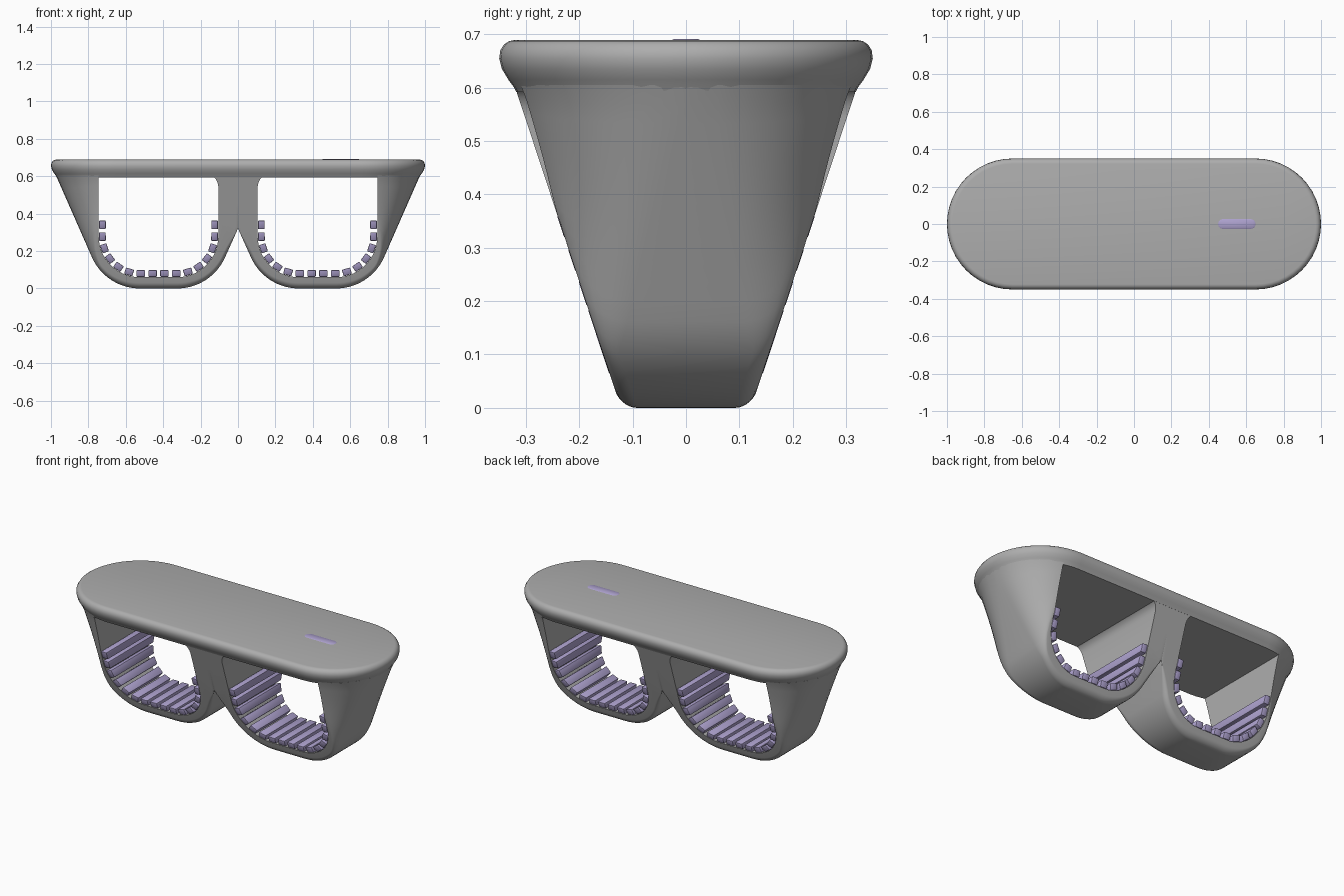
import bpy, bmesh, math
from mathutils import Vector

if "Cube" in bpy.data.objects:
    bpy.data.objects.remove(bpy.data.objects["Cube"])


def material(name, rgb):
    m = bpy.data.materials.new(name)
    m.use_nodes = True
    m.diffuse_color = (*rgb, 1)
    m.node_tree.nodes["Principled BSDF"].inputs["Base Color"].default_value = (*rgb, 1)
    return m


grey = material("shell_grey", (0.42, 0.42, 0.42))
lilac = material("pad_lilac", (0.42, 0.36, 0.62))


def finish(bm, name, mat, angle=35):
    bmesh.ops.remove_doubles(bm, verts=bm.verts, dist=0.0004)
    bmesh.ops.recalc_face_normals(bm, faces=bm.faces)
    mesh = bpy.data.meshes.new(name)
    bm.to_mesh(mesh)
    bm.free()
    mesh.materials.append(mat)
    ob = bpy.data.objects.new(name, mesh)
    bpy.context.collection.objects.link(ob)
    bpy.ops.object.select_all(action='DESELECT')
    ob.select_set(True)
    bpy.context.view_layer.objects.active = ob
    bpy.ops.object.shade_smooth_by_angle(angle=math.radians(angle))
    return ob


def bridge(bm, a, b, skip=None):
    n = len(a)
    for k in range(n):
        if k != skip:
            bm.faces.new((a[k], a[(k + 1) % n], b[(k + 1) % n], b[k]))


def stadium(hx, hy, cx=0.0, steps=24):
    """Capsule outline in plan."""
    pts = []
    for side in (0, 1):
        for k in range(steps + 1):
            a = -math.pi / 2 + math.pi * (k / steps + side)
            off = (hx - hy) * (1 - 2 * side)
            pts.append((cx + off + hy * math.cos(a), hy * math.sin(a)))
    return pts


def capsule_stack(name, hx, hy, cx, levels, mat):
    """Stack of capsule rings given as (z, inset)."""
    bm = bmesh.new()
    rings = [[bm.verts.new((x, y, z)) for x, y in stadium(hx - d, hy - d, cx)]
             for z, d in levels]
    for a, b in zip(rings, rings[1:]):
        bridge(bm, a, b)
    bm.faces.new(rings[0])
    bm.faces.new(rings[-1])
    return finish(bm, name, mat)


# Tabletop slab and the small slot plate in it
capsule_stack("top_slab", 1.0, 0.35, 0, [
    (0.592, 0.032), (0.6, 0.028), (0.615, 0.017), (0.635, 0.005), (0.655, 0),
    (0.67, 0.002), (0.681, 0.009), (0.687, 0.018), (0.689, 0.028)], grey)
capsule_stack("slot_plate", 0.1, 0.026, 0.55,
              [(0.684, 0), (0.689, 0), (0.691, 0.003)], lilac)

# Lobe geometry shared by the frame and the pads
CX, FLAT, CZ, TOP = 0.425, 0.1, 0.28, 0.605
R_IN, R_OUT, LEAN = 0.22, 0.28, math.radians(25)


def half_depth(z):
    return 0.122 + 0.33 * z


def arc(side, radius, a):
    """Point on a lower corner; a = 0 is sideways, pi/2 is straight down."""
    return Vector((CX + side * (FLAT + radius * math.cos(a)), CZ - radius * math.sin(a)))


def lobe_stations():
    """(outer, inner, edge radius, inside post) from outer leg to centre post."""
    st = []
    leg_top, leg_in = Vector((0.974, TOP)), Vector((CX + FLAT + R_IN, TOP))
    for k in range(12):
        t = k / 12
        o = leg_top.lerp(arc(1, R_OUT, LEAN), t)
        i = leg_in.lerp(arc(1, R_IN, 0), t)
        st.append((o, i, 0.03 + 0.58 * (o.y - 0.1), False))
    n = 14
    for k in range(n + 1):
        t = k / n
        o = arc(1, R_OUT, LEAN + (math.pi / 2 - LEAN) * t)
        st.append((o, arc(1, R_IN, math.pi / 2 * t), 0.03 + 0.58 * max(0, o.y - 0.1), False))
    for k in range(n + 1):
        t = 1 - k / n
        o = arc(-1, R_OUT, LEAN + (math.pi / 2 - LEAN) * t)
        st.append((o, arc(-1, R_IN, math.pi / 2 * t), 0.03, False))
    wall = CX - FLAT - R_IN
    o0, crotch = arc(-1, R_OUT, LEAN), Vector((0, 0.32))
    for t in (0.3, 0.6, 0.85):
        st.append((o0.lerp(crotch, t), Vector((wall, CZ + 0.1 * t)), 0.03 * (1 - t), False))
    st.append((crotch, Vector((wall, 0.38)), 0.02, True))
    for z, dx in ((0.46, 0), (0.545, 0), (0.565, 0.004), (0.582, 0.012), (0.594, 0.024), (TOP, 0.045)):
        st.append((Vector((0, z)), Vector((wall + dx, z)), 0.02, True))
    return st


def ring_points(o, i, r, post, steps=7):
    """Closed section: front face outer to inner, then back face."""
    length = (i - o).length
    r = min(r, half_depth(o.y) - 0.008)
    amax = math.acos(1 - min(1, 0.9 * length / r))
    ds = [r * (1 - math.cos(amax * k / steps)) for k in range(steps + 1)] + [length]
    front = []
    for d in ds:
        p = o.lerp(i, d / length)
        w = half_depth(p.y)
        if not post and d < r:
            w += math.sqrt(r * r - (r - d) ** 2) - r
        front.append((p.x, -w, p.y))
    return front + [(x, -y, z) for x, y, z in reversed(front)]


# Frame: two mirrored lobes sharing the centre post
bm = bmesh.new()
for side in (1, -1):
    stations = lobe_stations()
    rings = [[bm.verts.new((side * x, y, z)) for x, y, z in ring_points(*s)] for s in stations]
    for k in range(len(rings) - 1):
        inner = stations[k][3] and stations[k + 1][3]
        bridge(bm, rings[k], rings[k + 1], len(rings[k]) - 1 if inner else None)
    bm.faces.new(rings[0])
    bm.faces.new(rings[-1])
finish(bm, "lobe_frame", grey)

# Pads spaced evenly along the U of each lobe
R_PAD, RISE, COUNT = 0.2, 0.06, 16
QUARTER = R_PAD * math.pi / 2
HALF = RISE + QUARTER + FLAT


def pad_pose(s):
    """Centre and outward normal at distance s from the middle of the U."""
    side, d = (1 if s > 0 else -1), abs(s)
    if d < FLAT:
        return Vector((CX + s, CZ - R_PAD)), Vector((0, -1))
    a = max(0, math.pi / 2 - (d - FLAT) / R_PAD)
    p = arc(side, R_PAD, a)
    p.y += max(0, d - FLAT - QUARTER)
    return p, Vector((side * math.cos(a), -math.sin(a)))


for side, word in ((1, "left"), (-1, "right")):
    bm = bmesh.new()
    for k in range(COUNT):
        p, n = pad_pose(-HALF + 2 * HALF * k / (COUNT - 1))
        t = Vector((-n.y, n.x))
        ends = []
        for sy in (-1, 1):
            end = []
            for u, v in ((-1, -1), (1, -1), (1, 1), (-1, 1)):
                q = p + n * (u * 0.018) + t * (v * 0.023)
                end.append(bm.verts.new((side * q.x, sy * (half_depth(q.y) + 0.001), q.y)))
            ends.append(end)
        bridge(bm, *ends)
        for e in ends:
            bm.faces.new(e)
    bmesh.ops.recalc_face_normals(bm, faces=bm.faces)
    bmesh.ops.bevel(bm, geom=bm.edges[:], offset=0.005, segments=2, affect='EDGES', profile=0.5)
    finish(bm, word + "_grip_pads", lilac)
